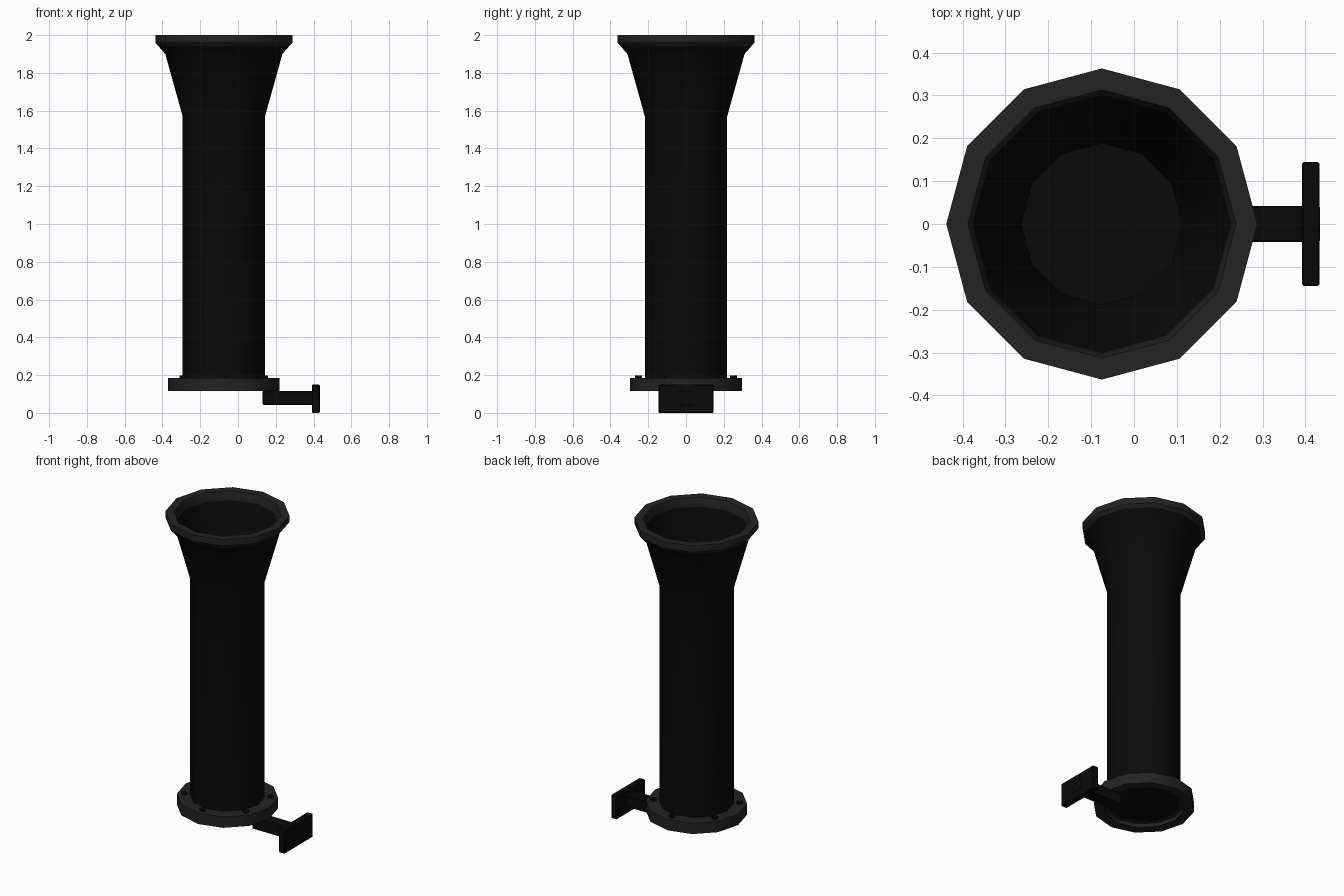
import bpy, math
from mathutils import Matrix

if "Cube" in bpy.data.objects:
    bpy.data.objects.remove(bpy.data.objects["Cube"])

CX = -0.075   # axis of the tube
SIDES = 12

def material(name, v):
    m = bpy.data.materials.new(name)
    m.diffuse_color = (v, v, v, 1)
    m.use_nodes = True
    m.node_tree.nodes["Principled BSDF"].inputs["Base Color"].default_value = m.diffuse_color
    return m

black = material("black_metal", 0.003)
dark = material("dark_edge_metal", 0.017)

def finish(ob, mat, angle=35):
    ob.data.materials.append(mat)
    bpy.ops.object.select_all(action='DESELECT')
    ob.select_set(True)
    bpy.context.view_layer.objects.active = ob
    bpy.ops.object.shade_smooth_by_angle(angle=math.radians(angle))
    return ob

def lathe(name, profile, mat, closed=True, angle=35):
    """Revolve an (r, z) profile around the tube axis; r = 0 makes a pole."""
    verts, rings = [], []
    for r, z in profile:
        n = SIDES if r > 0 else 1
        rings.append([len(verts) + i for i in range(n)])
        for i in range(n):
            a = 2 * math.pi * i / SIDES
            verts.append((CX + r * math.cos(a), r * math.sin(a), z))
    faces = []
    pairs = list(zip(rings, rings[1:]))
    if closed:
        pairs.append((rings[-1], rings[0]))
    for a, b in pairs:
        for i in range(SIDES):
            j = (i + 1) % SIDES
            if len(a) == 1:
                faces.append((a[0], b[j], b[i]))
            elif len(b) == 1:
                faces.append((a[i], a[j], b[0]))
            else:
                faces.append((a[i], a[j], b[j], b[i]))
    me = bpy.data.meshes.new(name)
    me.from_pydata(verts, [], faces)
    ob = bpy.data.objects.new(name, me)
    bpy.context.collection.objects.link(ob)
    return finish(ob, mat, angle)

def box(name, lo, hi, mat, bevel=0.004):
    mid = [(a + b) / 2 for a, b in zip(lo, hi)]
    bpy.ops.mesh.primitive_cube_add(size=1, location=mid)
    ob = bpy.context.object
    ob.name = name
    ob.data.transform(Matrix.Diagonal([b - a for a, b in zip(lo, hi)] + [1]))
    if bevel:
        b = ob.modifiers.new("bevel", 'BEVEL')
        b.width, b.segments = bevel, 1
    return finish(ob, mat)

# hollow tube with flared mouth and a floor at the bottom
lathe("flared_tube", [(0, 0.14), (0.218, 0.14), (0.218, 1.57), (0.31, 1.90),
                      (0.345, 1.94), (0.313, 1.985), (0.29, 1.91),
                      (0.188, 1.55), (0.188, 0.16), (0, 0.16)], black, closed=False)

# rim around the mouth
lathe("mouth_rim", [(0.308, 1.90), (0.363, 1.96), (0.363, 2.0),
                    (0.313, 2.0), (0.30, 1.95)], dark)

# ring flange at the foot
lathe("base_flange", [(0.235, 0.115), (0.296, 0.115), (0.296, 0.185),
                      (0.21, 0.185), (0.21, 0.14), (0.235, 0.14)], dark)

# bolts on the flange
for i in range(6):
    a = math.radians(60 * i + 30)
    bpy.ops.mesh.primitive_cylinder_add(
        vertices=6, radius=0.018, depth=0.016,
        location=(CX + 0.252 * math.cos(a), 0.252 * math.sin(a), 0.19))
    bpy.context.object.name = f"flange_bolt_{i + 1}"
    finish(bpy.context.object, black)

# mounting arm and plate, with a small raised socket frame on the plate
box("mount_arm", (0.13, -0.042, 0.043), (0.395, 0.042, 0.115), black)
box("mount_plate", (0.392, -0.145, 0.0), (0.433, 0.145, 0.15), black)
box("plate_boss", (0.42, -0.04, 0.04), (0.4345, 0.04, 0.112), black, 0.001)
